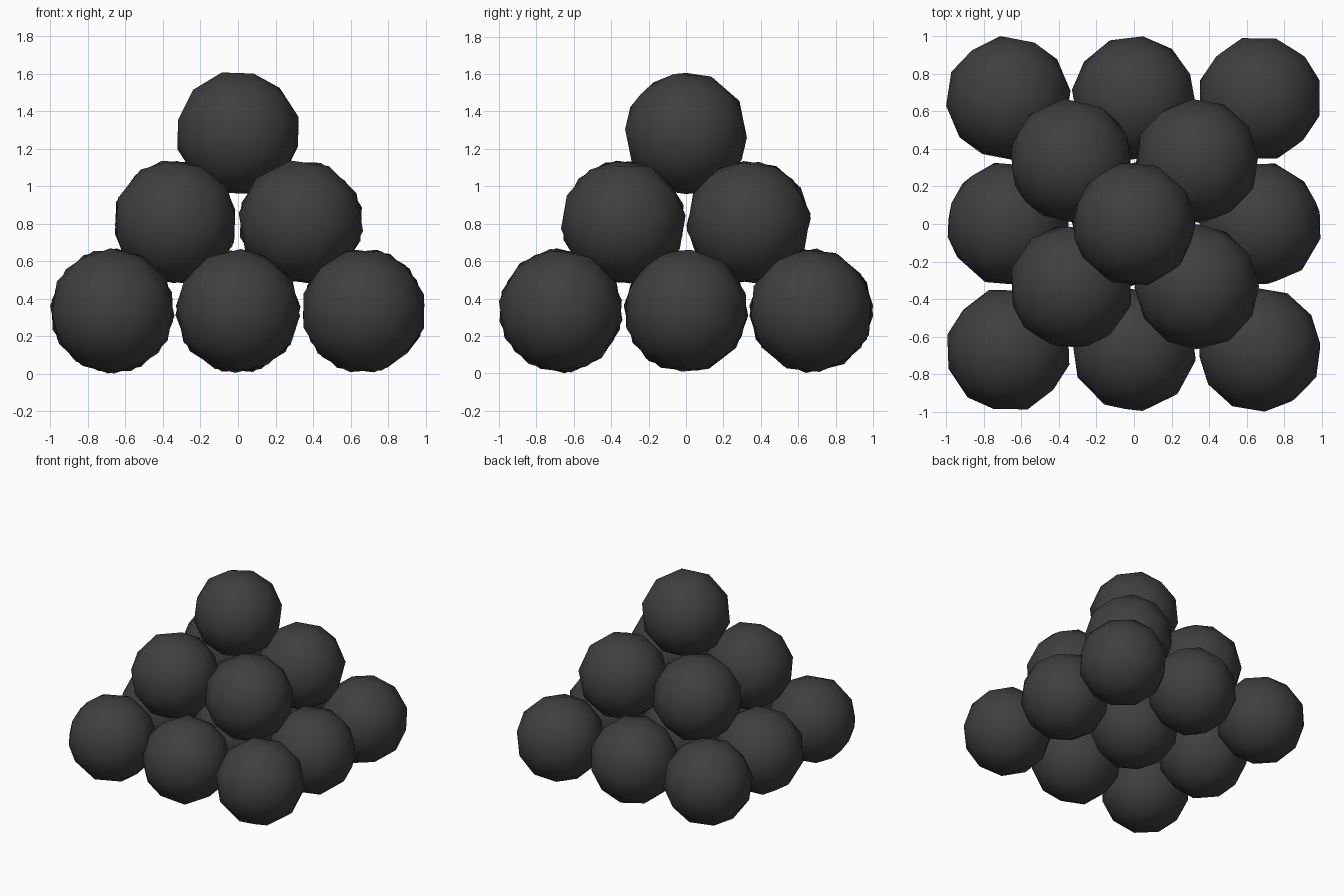
import bpy, random
from math import pi, sqrt
from mathutils import Euler

cube = bpy.data.objects.get("Cube")
if cube:
    bpy.data.objects.remove(cube, do_unlink=True)

RADIUS = 0.335
SPACING = 2 * RADIUS
LAYER_STEP = SPACING / sqrt(2)
random.seed(4)

# Dark iron
iron = bpy.data.materials.new("dark_iron")
iron.use_nodes = True
colour = (0.05, 0.05, 0.05, 1)
iron.diffuse_color = colour
shader = iron.node_tree.nodes["Principled BSDF"]
shader.inputs["Base Color"].default_value = colour
shader.inputs["Roughness"].default_value = 0.8


def add_ball(name, location):
    """One low-poly ball, rolled to a random resting angle."""
    roll = Euler([random.uniform(-pi, pi) for _ in range(3)])
    bpy.ops.mesh.primitive_ico_sphere_add(
        subdivisions=2, radius=RADIUS, location=location, rotation=roll)
    ball = bpy.context.object
    ball.name = name
    ball.data.materials.append(iron)
    bpy.ops.object.shade_smooth()


# Square layers of balls, each nested in the hollows of the one below
for layer, (label, count) in enumerate((("bottom", 3), ("middle", 2), ("top", 1))):
    start = -(count - 1) * SPACING / 2
    for row in range(count):
        for column in range(count):
            add_ball(f"{label}_ball_{row * count + column + 1}",
                     (start + column * SPACING, start + row * SPACING,
                      RADIUS + layer * LAYER_STEP))
